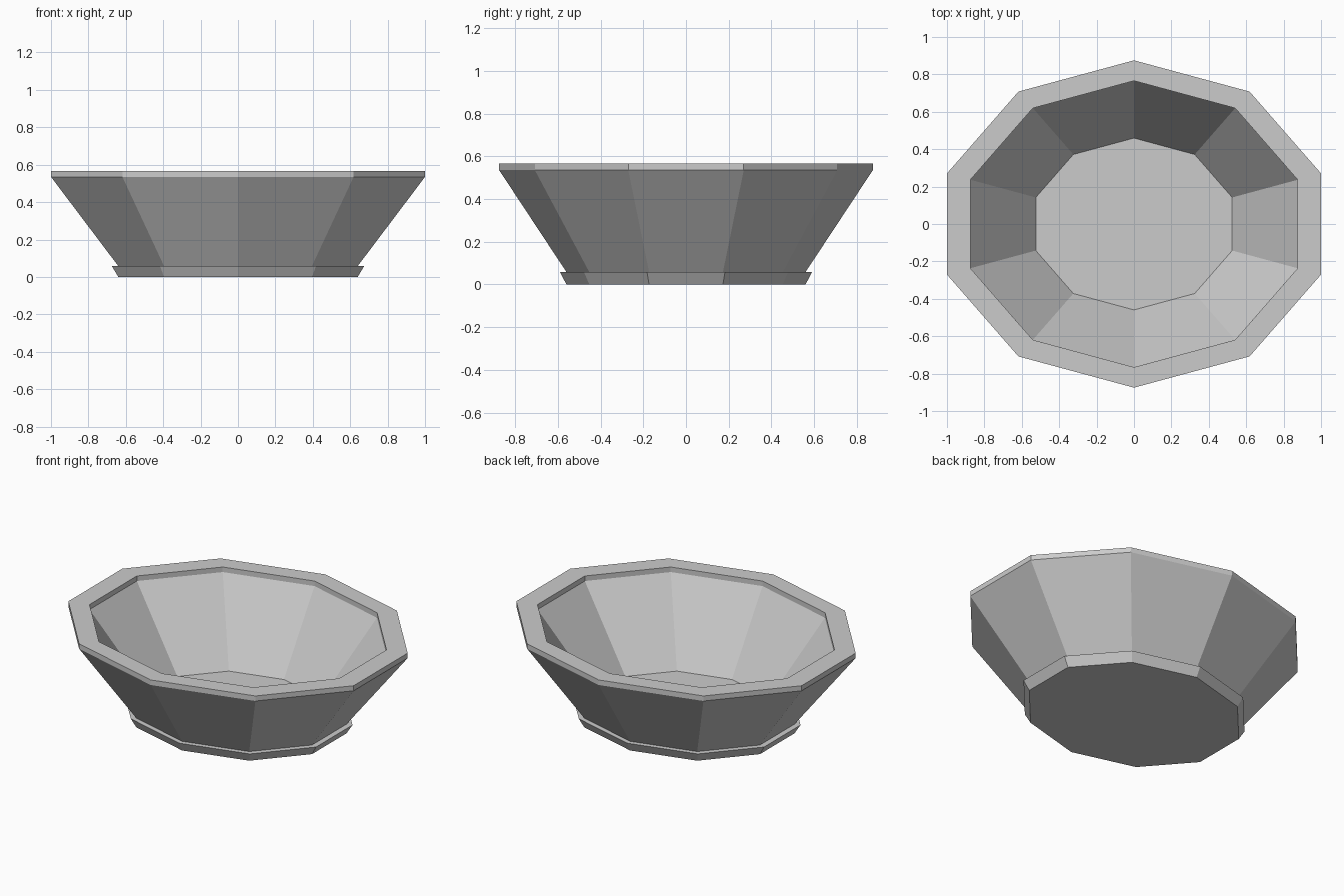
import bpy, bmesh, math

if "Cube" in bpy.data.objects:
    bpy.data.objects.remove(bpy.data.objects["Cube"])

SIDES = 10
RX = 1 / math.cos(math.radians(18))   # flat sides face +-x, so widen to reach x = 1
RY = 0.875                            # corners point to +-y


def lathe(name, profile):
    """Stack ten-sided oval rings along a (scale, z) profile and cap both ends."""
    bm = bmesh.new()
    rings = []
    for s, z in profile:
        angles = [math.pi / 2 + 2 * math.pi * i / SIDES for i in range(SIDES)]
        rings.append([bm.verts.new((s * RX * math.cos(a), s * RY * math.sin(a), z))
                      for a in angles])
    for lo, hi in zip(rings, rings[1:]):
        for i in range(SIDES):
            j = (i + 1) % SIDES
            bm.faces.new((lo[i], lo[j], hi[j], hi[i]))
    bm.faces.new(rings[0][::-1])
    bm.faces.new(rings[-1])
    bmesh.ops.recalc_face_normals(bm, faces=bm.faces)
    mesh = bpy.data.meshes.new(name)
    bm.to_mesh(mesh)
    bm.free()
    obj = bpy.data.objects.new(name, mesh)
    bpy.context.collection.objects.link(obj)
    return obj


# Bowl: flared foot, ledge, sloping wall, upright rim, inner lip, inner wall, floor
lathe("bowl", [
    (0.64, 0.0), (0.675, 0.058),      # foot
    (0.64, 0.058), (1.0, 0.535),      # outer wall
    (1.0, 0.567), (0.875, 0.567),     # rim
    (0.875, 0.535), (0.525, 0.06),    # inner lip and wall down to the floor
])
